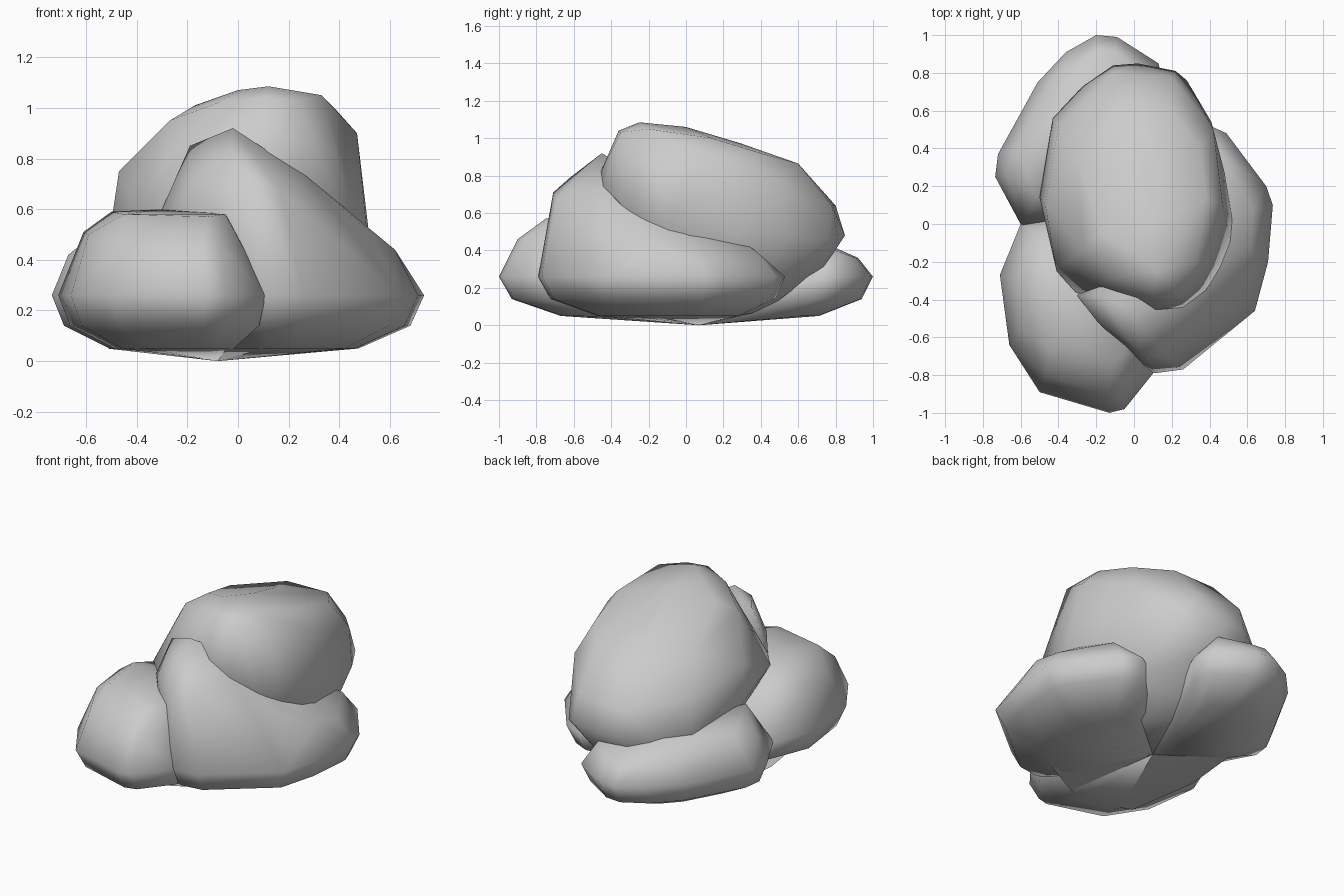
import bpy
import bmesh
from math import radians
from mathutils import Vector

default_cube = bpy.data.objects.get("Cube")
if default_cube:
    bpy.data.objects.remove(default_cube, do_unlink=True)

# One plain stone colour
stone = bpy.data.materials.new("grey_stone")
stone.use_nodes = True
stone_colour = (0.6, 0.6, 0.6, 1.0)
stone.diffuse_color = stone_colour
stone.node_tree.nodes["Principled BSDF"].inputs["Base Color"].default_value = stone_colour

# Every boulder tapers down to one shared low point under the pile
LOW_POINT = Vector((-0.08, 0.07, 0))
WAIST_HEIGHT = 0.26
UNDERCUT = ((0.14, 0.91), (0.05, 0.57))


def build_boulder(name, points):
    """Wrap a faceted boulder tightly round its guide points."""
    bm = bmesh.new()
    for point in points:
        bm.verts.new(point)
    hull = bmesh.ops.convex_hull(bm, input=bm.verts[:])
    spare = {g for g in hull["geom_interior"] + hull["geom_unused"]
             if isinstance(g, bmesh.types.BMVert)}
    bmesh.ops.delete(bm, geom=list(spare), context="VERTS")
    bmesh.ops.dissolve_limit(bm, angle_limit=radians(3), verts=bm.verts[:], edges=bm.edges[:])
    bmesh.ops.recalc_face_normals(bm, faces=bm.faces[:])
    mesh = bpy.data.meshes.new(name)
    bm.to_mesh(mesh)
    bm.free()
    mesh.materials.append(stone)
    boulder = bpy.data.objects.new(name, mesh)
    bpy.context.collection.objects.link(boulder)
    bpy.ops.object.select_all(action="DESELECT")
    boulder.select_set(True)
    bpy.context.view_layer.objects.active = boulder
    bpy.ops.object.shade_smooth_by_angle(angle=radians(70))
    return boulder


def with_undercut(outline, crown):
    """Repeat the waist outline, shrinking towards the low point, and add the crown."""
    flat = [Vector(p) for p in outline]
    middle = sum(flat, Vector((0, 0))) / len(flat)
    centre = middle.lerp(LOW_POINT.to_2d(), 0.5)
    points = [LOW_POINT] + [Vector(p) for p in crown]
    for height, scale in ((WAIST_HEIGHT, 1),) + UNDERCUT:
        points += [(centre + (p - centre) * scale).to_3d() + Vector((0, 0, height))
                   for p in flat]
    return points


# Front boulder: low, with a broad nearly level top
build_boulder("front_boulder", with_undercut(
    outline=[(-.6, 0), (-.71, -.27), (-.66, -.64), (-.5, -.89), (-.13, -1),
             (-.05, -.98), (.11, -.78), (.1, -.3), (-.2, .05)],
    crown=[(-.61, -.3, .51), (-.59, -.55, .5), (-.47, -.8, .46), (-.14, -.9, .46),
           (-.07, -.87, .46), (.02, -.72, .45), (-.5, -.32, .59), (-.45, -.66, .58),
           (-.12, -.75, .57), (-.05, -.68, .58), (0, -.4, .51), (-.3, -.35, .6),
           (-.49, -.05, .5)]))

# Side boulder: wide foot rising to an off-centre peak
build_boulder("side_boulder", with_undercut(
    outline=[(-.2, -.5), (.05, -.76), (.11, -.79), (.26, -.77), (.64, -.46),
             (.71, -.2), (.735, .1), (.7, .2), (.49, .48), (.38, .53), (-.1, .2)],
    crown=[(-.02, -.45, .92), (-.19, -.38, .85), (-.3, -.38, .6), (-.2, -.51, .66),
           (-.02, -.62, .79), (.06, -.71, .71), (.16, -.69, .68), (.13, -.45, .82),
           (.27, -.44, .73), (.52, -.28, .51), (.62, -.12, .44), (.63, .08, .4),
           (.46, .37, .4), (.5, .1, .47)]))

# Back boulder: a low wedge hugging the rear
build_boulder("back_boulder", with_undercut(
    outline=[(-.59, -.02), (-.735, .25), (-.72, .37), (-.6, .56), (-.51, .75),
             (-.36, .91), (-.2, 1), (-.09, .99), (.13, .85), (.16, .72), (-.1, .1)],
    crown=[(-.67, .26, .42), (-.61, .4, .46), (-.5, .6, .43), (-.38, .8, .4),
           (-.2, .92, .36), (-.1, .91, .36), (.05, .8, .4), (-.52, .15, .54),
           (-.3, .65, .48)]))

# Shallow base joining the feet of the lower boulders
build_boulder("underside", [
    LOW_POINT, (-.52, -.1, .05), (-.45, -.55, .05), (-.15, -.66, .05),
    (.2, -.48, .05), (.45, -.2, .05), (.46, .05, .05), (-.48, .3, .05)])

# Top boulder: the tallest, its crown sloping down to the rear
build_boulder("top_boulder", [
    LOW_POINT, (.15, .25, .05), (-.1, .45, .08), (.1, .5, .14),
    (.35, .4, .2), (-.4, .4, .2), (.1, .73, .3), (-.2, .7, .3),
    # belly
    (-.5, .14, .55), (-.43, .56, .5), (-.27, .73, .48), (-.11, .84, .48),
    (.02, .85, .48), (.22, .81, .48), (.28, .76, .46), (.41, .54, .48),
    (.48, .27, .48), (.52, .02, .48), (.51, -.1, .5),
    # shoulder
    (.46, -.23, .55), (.38, -.35, .65), (.26, -.44, .74), (.11, -.465, .8),
    (-.02, -.4, .82), (-.31, -.36, .61), (-.41, -.25, .6), (-.47, .1, .75),
    (-.4, .52, .68), (-.11, .8, .64), (.2, .78, .64), (.47, .1, .9), (.42, .5, .74),
    # crown
    (.24, -.35, 1.03), (.1, -.36, 1.04), (-.08, -.28, 1.02), (-.27, -.13, .95),
    (.33, -.2, 1.05), (.12, -.25, 1.085), (0, -.15, 1.07), (.1, 0, 1.06),
    (.38, .14, 1), (-.17, -.05, 1.01), (-.3, .35, .87), (-.08, .6, .86),
    (.2, .6, .865), (.35, .4, .92), (.05, .3, .97)])
